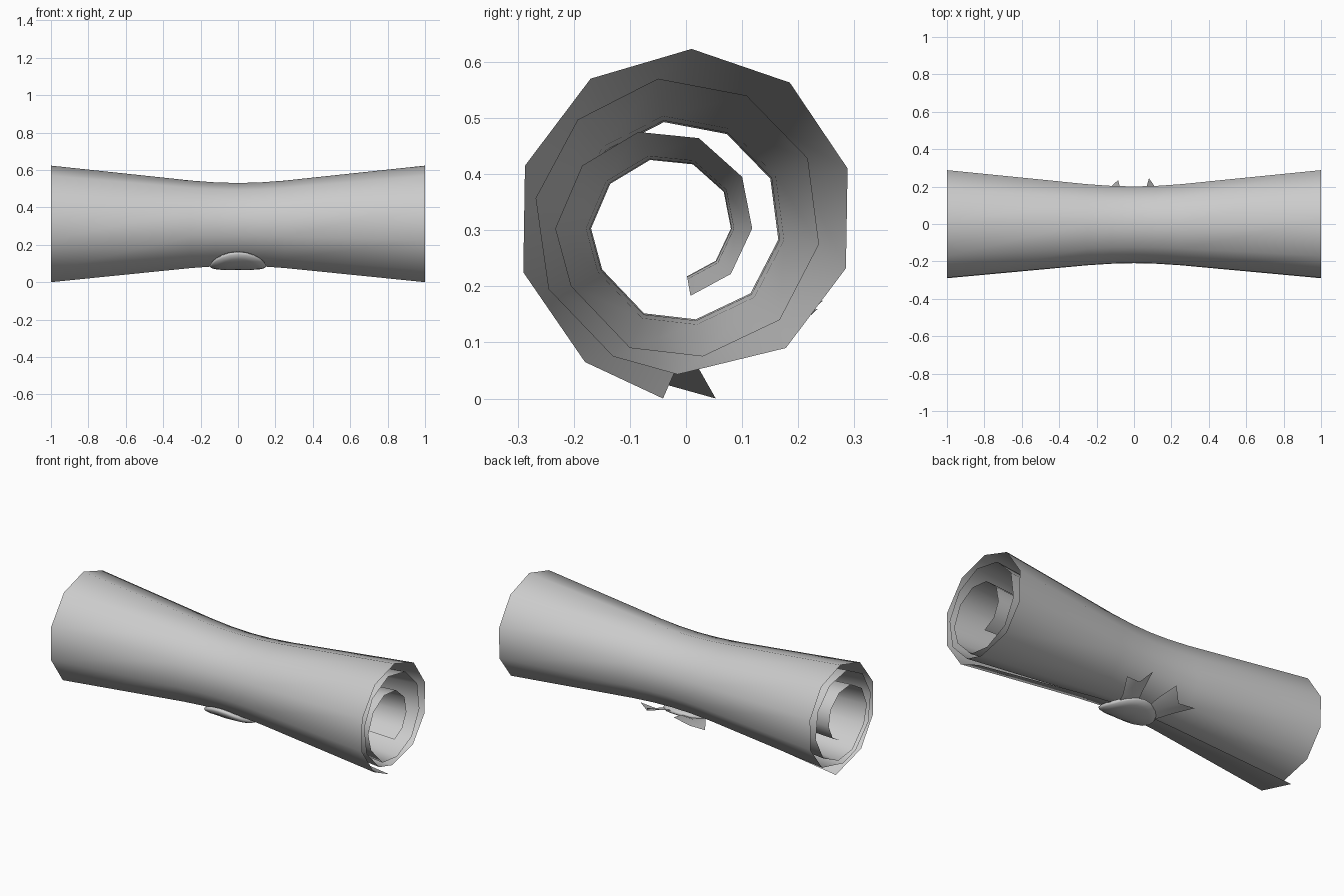
import bpy, bmesh
from math import sin, cos, pi, radians, hypot

if "Cube" in bpy.data.objects:
    bpy.data.objects.remove(bpy.data.objects["Cube"])

CY, CZ = -0.013, 0.303   # axis of the roll


def make(name, verts, faces, angle=None):
    me = bpy.data.meshes.new(name)
    me.from_pydata(verts, [], faces)
    bm = bmesh.new()
    bm.from_mesh(me)
    bmesh.ops.recalc_face_normals(bm, faces=bm.faces)
    bm.to_mesh(me)
    bm.free()
    ob = bpy.data.objects.new(name, me)
    bpy.context.collection.objects.link(ob)
    if angle is None:
        for p in me.polygons:
            p.use_smooth = True
    else:
        bpy.context.view_layer.objects.active = ob
        ob.select_set(True)
        bpy.ops.object.shade_smooth_by_angle(angle=radians(angle))
        ob.select_set(False)
    return ob


# rolled sheet: spiral section (y, z) at the flared end, first point is the loose edge
spiral = [(-0.04, 0.0), (-0.18, 0.065), (-0.29, 0.225), (-0.287, 0.415), (-0.17, 0.57),
          (0.01, 0.623), (0.185, 0.563), (0.288, 0.41), (0.285, 0.232), (0.178, 0.09),
          (-0.015, 0.043), (-0.13, 0.075), (-0.245, 0.195), (-0.268, 0.357), (-0.193, 0.497),
          (-0.05, 0.57), (0.108, 0.54), (0.217, 0.428), (0.237, 0.275), (0.167, 0.14),
          (0.03, 0.075), (-0.1, 0.09), (-0.205, 0.2), (-0.233, 0.303), (-0.185, 0.415),
          (-0.085, 0.475), (0.023, 0.464), (0.1, 0.395), (0.118, 0.303), (0.08, 0.222),
          (0.008, 0.183)]
half = [(1.0, 1.0), (0.25, 0.75), (0.12, 0.72)]
stations = [(-x, s) for x, s in half] + [(0, 0.71)] + [(x, s) for x, s in reversed(half)]
verts, faces = [], []
n = len(spiral)
for x, s in stations:
    for k, (y, z) in enumerate(spiral):
        if k == 0:   # loose edge runs slightly askew
            y = 0.006 - 0.047 * x
        verts.append((x, CY + (y - CY) * s, CZ + (z - CZ) * s))
for i in range(len(stations) - 1):
    for k in range(n - 1):
        a = i * n + k
        faces.append((a, a + n, a + n + 1, a + 1))
make("rolled_sheet", verts, faces)


# wax seal: domed disc wrapped around the underside of the roll
def wrap(u, v, h):
    t = radians(11) + v / 0.225
    r = 0.212 + h
    return (u, CY - r * sin(t), CZ - r * cos(t))


rings = [(0.145, -0.004), (0.152, 0.008), (0.145, 0.018), (0.115, 0.024), (0.06, 0.027)]
seg = 20
verts = [wrap(r * cos(2 * pi * j / seg), r * sin(2 * pi * j / seg), h)
         for r, h in rings for j in range(seg)]
verts += [wrap(0, 0, 0.028), wrap(0, 0, -0.004)]
faces = []
for i in range(len(rings) - 1):
    for j in range(seg):
        k = (j + 1) % seg
        faces.append((i * seg + j, i * seg + k, (i + 1) * seg + k, (i + 1) * seg + j))
last = (len(rings) - 1) * seg
for j in range(seg):
    k = (j + 1) % seg
    faces.append((last + j, last + k, len(verts) - 2))
    faces.append((k, j, len(verts) - 1))
make("wax_seal", verts, faces)


# ribbon tails: notched strips leaving the seal toward the back
def tail(name, base_a, base_b, tip_a, notch, tip_b):
    def mid(p, q):
        m = [(a + b) / 2 for a, b in zip(p, q)]
        f = 0.228 / hypot(m[1] - CY, m[2] - CZ)
        return (m[0], CY + (m[1] - CY) * f, CZ + (m[2] - CZ) * f)
    base_c = [(a + b) / 2 for a, b in zip(base_a, base_b)]
    v = [base_a, base_c, base_b,
         mid(base_a, tip_a), mid(base_c, notch), mid(base_b, tip_b),
         tip_a, notch, tip_b]
    f = [(0, 1, 4, 3), (1, 2, 5, 4), (3, 4, 7, 6), (4, 5, 8, 7)]
    make(name, v, f)


tail("ribbon_tail_right", (0.10, -0.017, 0.077), (0.02, 0.03, 0.08),
     (0.18, 0.16, 0.148), (0.12, 0.187, 0.126), (0.08, 0.245, 0.175))
tail("ribbon_tail_left", (-0.03, 0.04, 0.082), (-0.12, -0.01, 0.075),
     (-0.085, 0.235, 0.16), (-0.15, 0.175, 0.105), (-0.25, 0.183, 0.11))
